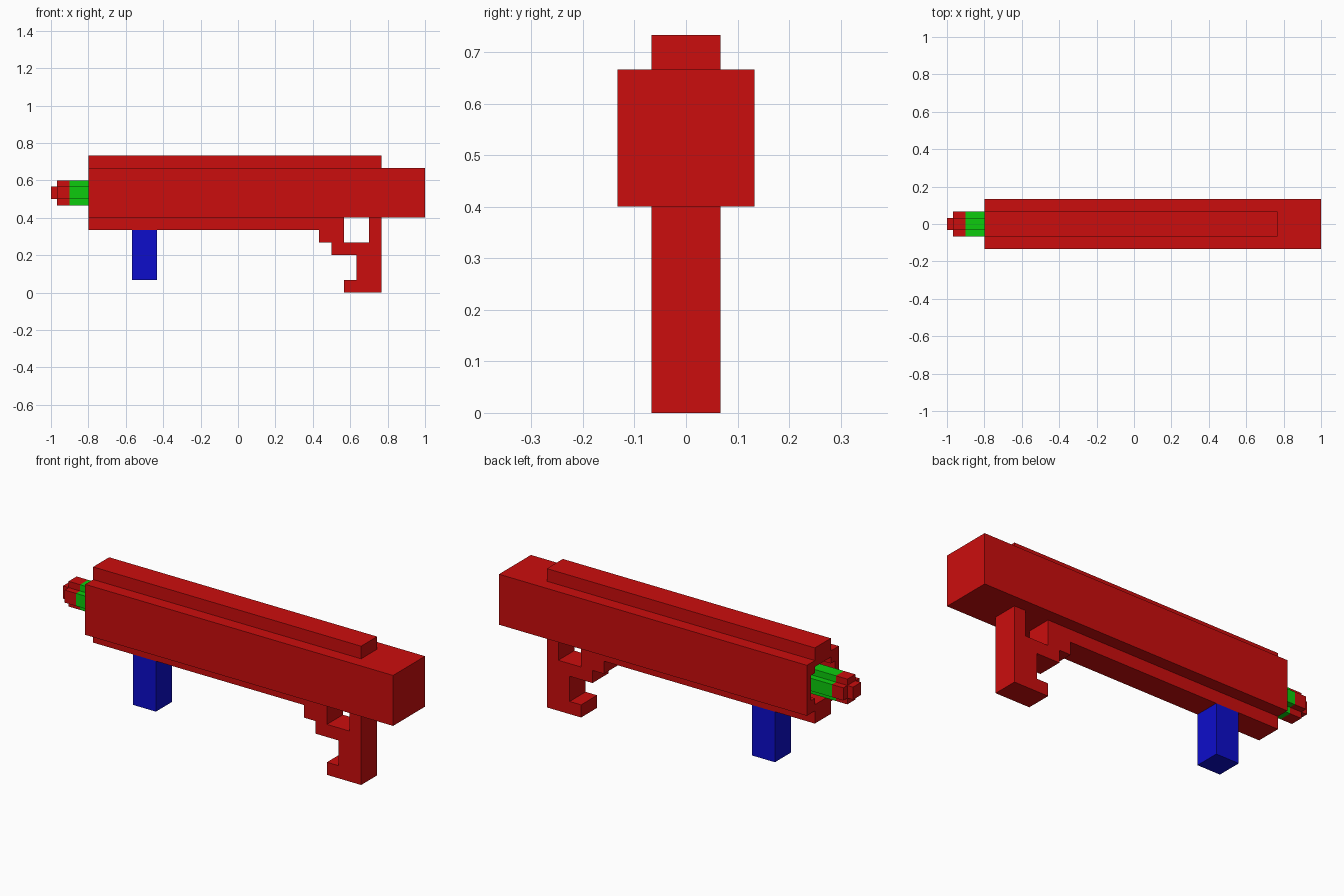
import bpy, bmesh

if "Cube" in bpy.data.objects:
    bpy.data.objects.remove(bpy.data.objects["Cube"])

def material(name, rgb):
    m = bpy.data.materials.new(name)
    m.diffuse_color = (*rgb, 1)
    m.use_nodes = True
    m.node_tree.nodes["Principled BSDF"].inputs["Base Color"].default_value = m.diffuse_color
    return m

RED = material("red", (0.6, 0.004, 0.004))
GREEN = material("green", (0.004, 0.6, 0.004))
BLUE = material("blue", (0.004, 0.004, 0.6))
U = 1 / 30   # half a block
AXIS = 16    # height of the tube axis, in U

def prism(name, points, lift, mat):
    """Extrude a closed outline; lift(a, b, end) places each outline point."""
    bm = bmesh.new()
    ends = [[bm.verts.new([c * U for c in lift(a, b, e)]) for a, b in points] for e in (0, 1)]
    for ring in ends:
        bm.faces.new(ring)
    n = len(points)
    for i in range(n):
        j = (i + 1) % n
        bm.faces.new((ends[0][i], ends[0][j], ends[1][j], ends[1][i]))
    bmesh.ops.recalc_face_normals(bm, faces=bm.faces)
    me = bpy.data.meshes.new(name)
    bm.to_mesh(me)
    bm.free()
    me.materials.append(mat)
    ob = bpy.data.objects.new(name, me)
    bpy.context.collection.objects.link(ob)
    return ob

def along_x(name, points, x0, x1, mat):
    return prism(name, points, lambda a, b, e: ((x0, x1)[e], a, b + AXIS), mat)

def along_y(name, points, half, mat):
    return prism(name, points, lambda a, b, e: (a, (-half, half)[e], b), mat)

def plus(r, s):
    """Plus-shaped section reaching r, with notched corners at s."""
    return [(r, -s), (r, s), (s, s), (s, r), (-s, r), (-s, s),
            (-r, s), (-r, -s), (-s, -s), (-s, -r), (s, -r), (s, -s)]

def rect(a0, a1, b0, b1):
    return [(a0, b0), (a1, b0), (a1, b1), (a0, b1)]

# Launcher tube with an open stepped bore at the front end
tube = along_x("tube", rect(-4, 4, -4, 4), -24, 30, RED)
bore = along_x("bore_cutter", plus(3, 2), -26, -12, RED)
bore.hide_render = True
bore.hide_set(True)
cut = tube.modifiers.new("bore", 'BOOLEAN')
cut.operation = 'DIFFERENCE'
cut.solver = 'EXACT'
cut.object = bore

# Rail on top
along_x("top_rail", rect(-2, 2, 4, 6), -24, 23, RED)

# Lower rail, trigger guard and pistol grip as one stepped profile
along_y("lower_rail_and_grip", [
    (-24, 12), (-24, 10), (13, 10), (13, 8), (15, 8), (15, 6), (19, 6), (19, 2),
    (17, 2), (17, 0), (23, 0), (23, 12), (21, 12), (21, 8), (17, 8), (17, 12)], 2, RED)

# Front handle
along_y("front_handle", rect(-17, -13, 2, 10), 2, BLUE)

# Projectile: green shaft, red head and tip
along_x("projectile_shaft", plus(2, 1), -27, -12, GREEN)
along_x("projectile_head", plus(2, 1), -29, -27, RED)
along_x("projectile_tip", rect(-1, 1, -1, 1), -30, -29, RED)
